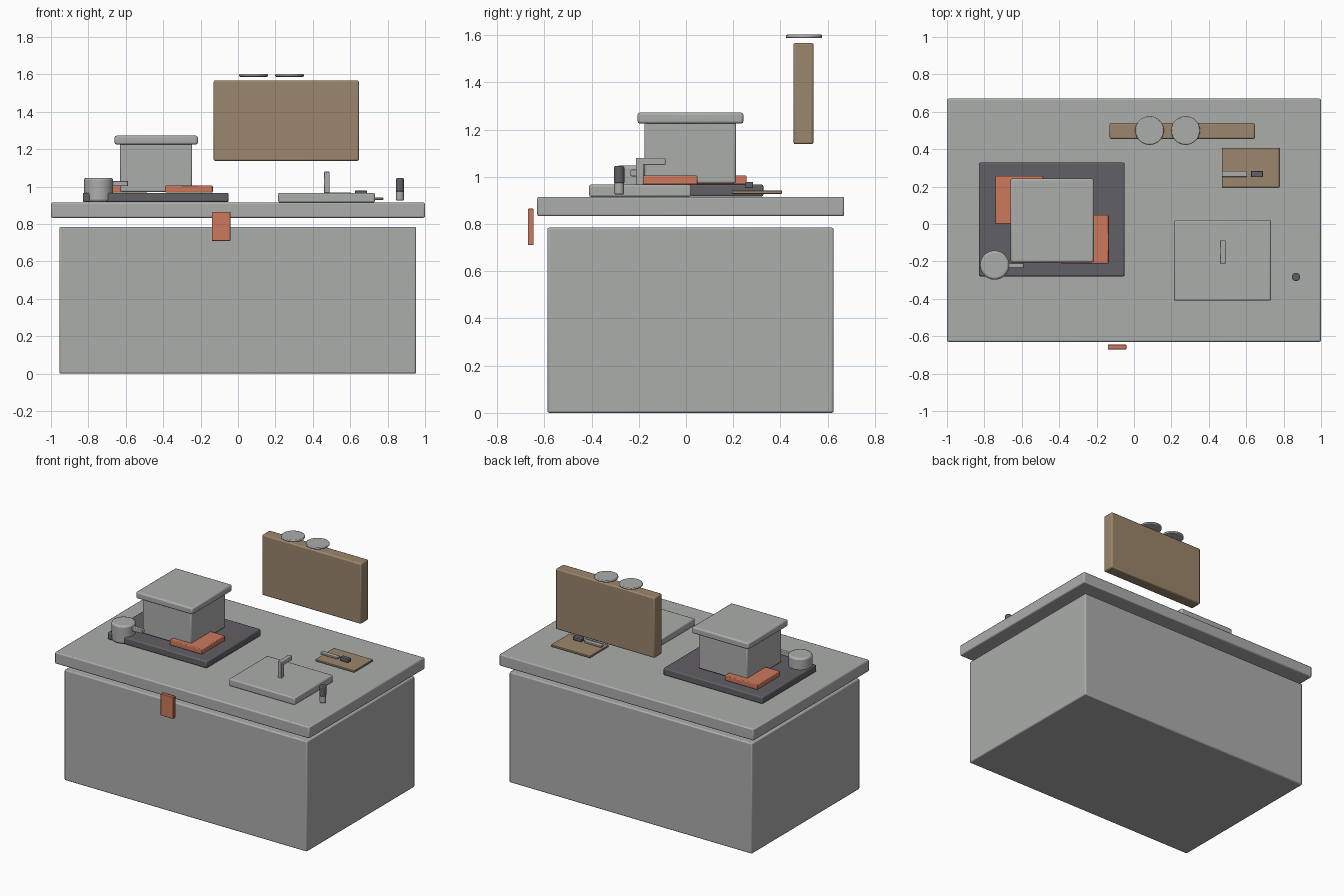
import bpy

cube = bpy.data.objects.get("Cube")
if cube:
    bpy.data.objects.remove(cube, do_unlink=True)


def material(name, rgb):
    m = bpy.data.materials.new(name)
    m.use_nodes = True
    colour = (*rgb, 1)
    m.diffuse_color = colour
    m.node_tree.nodes["Principled BSDF"].inputs["Base Color"].default_value = colour
    return m


grey = material("stone grey", (0.41, 0.42, 0.41))
wood = material("tan wood", (0.33, 0.24, 0.15))
orange = material("terracotta orange", (0.61, 0.19, 0.11))
dark = material("dark slate", (0.12, 0.115, 0.13))


def finish(ob, name, mat, bevel):
    ob.name = name
    ob.data.materials.append(mat)
    bpy.ops.object.transform_apply(location=False, rotation=False, scale=True)
    mod = ob.modifiers.new("soft edges", "BEVEL")
    mod.width = bevel
    mod.segments = 2
    mod.limit_method = "ANGLE"
    bpy.ops.object.shade_smooth_by_angle()
    return ob


def box(name, mat, x, y, z, bevel=0.008):
    """Box from (min, max) ranges on each axis."""
    spans = (x, y, z)
    bpy.ops.mesh.primitive_cube_add(size=1, location=[(a + b) / 2 for a, b in spans])
    ob = bpy.context.object
    ob.scale = [b - a for a, b in spans]
    return finish(ob, name, mat, bevel)


def cylinder(name, mat, x, y, radius, z, bevel):
    bpy.ops.mesh.primitive_cylinder_add(
        vertices=32, radius=radius, depth=z[1] - z[0], location=(x, y, sum(z) / 2))
    return finish(bpy.context.object, name, mat, bevel)


# Counter
box("cabinet", grey, (-0.955, 0.952), (-0.587, 0.625), (0, 0.785))
box("countertop", grey, (-1, 1), (-0.63, 0.67), (0.833, 0.915))
box("hanging_towel", orange, (-0.14, -0.04), (-0.67, -0.645), (0.71, 0.865), 0.003)

# Stove with pads and pot
box("stove_plate", dark, (-0.83, -0.05), (-0.28, 0.328), (0.917, 0.967))
box("back_pad", orange, (-0.74, -0.485), (0, 0.257), (0.968, 1.005), 0.005)
box("front_pad", orange, (-0.39, -0.135), (-0.212, 0.048), (0.968, 1.005), 0.005)
box("pot", grey, (-0.63, -0.245), (-0.175, 0.212), (0.972, 1.235))
box("pot_lid", grey, (-0.66, -0.215), (-0.205, 0.243), (1.225, 1.272), 0.01)

# Mug
cylinder("mug", grey, -0.745, -0.22, 0.078, (0.918, 1.047), 0.012)
box("mug_handle", grey, (-0.68, -0.588), (-0.235, -0.208), (1.002, 1.03), 0.004)

# Sink cover and tap
box("sink_cover", grey, (0.215, 0.732), (-0.41, 0.022), (0.915, 0.967))
box("tap_post", grey, (0.459, 0.489), (-0.212, -0.18), (0.965, 1.08), 0.004)
box("tap_spout", grey, (0.459, 0.489), (-0.212, -0.087), (1.05, 1.08), 0.004)

# Shaker
cylinder("shaker_jar", grey, 0.866, -0.283, 0.021, (0.925, 0.978), 0.006)
cylinder("shaker_cap", dark, 0.866, -0.283, 0.022, (0.972, 1.045), 0.006)

# Chopping board and knife
box("chopping_board", wood, (0.47, 0.777), (0.195, 0.407), (0.928, 0.942), 0.003)
box("knife_blade", grey, (0.47, 0.605), (0.252, 0.284), (0.955, 0.968), 0.002)
box("knife_handle", dark, (0.625, 0.69), (0.25, 0.284), (0.952, 0.978), 0.004)

# Raised shelf panel with two plates
box("shelf_panel", wood, (-0.13, 0.647), (0.455, 0.54), (1.138, 1.567))
for name, x in (("left_plate", 0.276), ("right_plate", 0.083)):
    cylinder(name, grey, x, 0.5, 0.077, (1.587, 1.602), 0.005)
